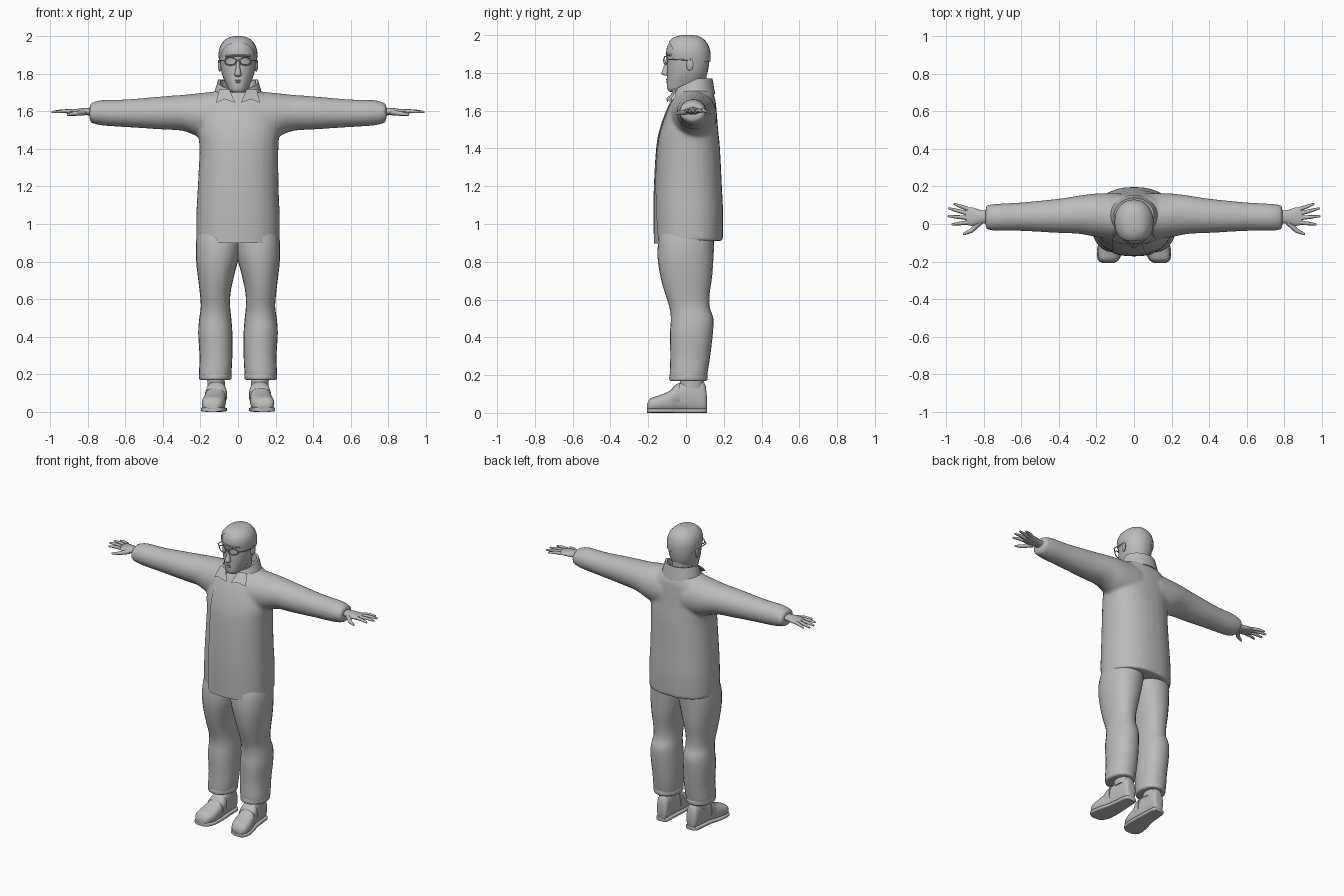
import bpy, bmesh, math
from mathutils import Vector, Matrix

if "Cube" in bpy.data.objects:
    bpy.data.objects.remove(bpy.data.objects["Cube"], do_unlink=True)

grey = bpy.data.materials.new("plain grey")
grey.use_nodes = True
grey.diffuse_color = (0.5, 0.5, 0.5, 1)
grey.node_tree.nodes["Principled BSDF"].inputs["Base Color"].default_value = (0.5, 0.5, 0.5, 1)


def finish(name, bm, angle=50):
    bmesh.ops.recalc_face_normals(bm, faces=bm.faces[:])
    mesh = bpy.data.meshes.new(name)
    bm.to_mesh(mesh)
    bm.free()
    mesh.materials.append(grey)
    ob = bpy.data.objects.new(name, mesh)
    bpy.context.collection.objects.link(ob)
    bpy.ops.object.select_all(action='DESELECT')
    ob.select_set(True)
    bpy.context.view_layer.objects.active = ob
    bpy.ops.object.shade_smooth_by_angle(angle=math.radians(angle))
    return ob


def smooth_rows(rows, n=3):
    """Catmull-Rom resampling of section rows."""
    out = []
    for i in range(len(rows) - 1):
        p = [rows[max(i - 1, 0)], rows[i], rows[i + 1], rows[min(i + 2, len(rows) - 1)]]
        for k in range(n):
            t = k / n
            out.append([0.5 * (2 * b + (c - a) * t + (2 * a - 5 * b + 4 * c - d) * t * t
                               + (3 * b - a - 3 * c + d) * t ** 3) for a, b, c, d in zip(*p)])
    return out + [list(rows[-1])]


def loft(bm, axis, rows, sides=24, power=2.0, mirror=False):
    """Skin through sections: position on the axis, then low/high on the other two."""
    rings = []
    for t, a0, a1, b0, b1 in smooth_rows(rows):
        ring = []
        for i in range(sides):
            an = 2 * math.pi * i / sides
            c, s = math.cos(an), math.sin(an)
            a = (a0 + a1) / 2 + (a1 - a0) / 2 * math.copysign(abs(c) ** (2 / power), c)
            b = (b0 + b1) / 2 + (b1 - b0) / 2 * math.copysign(abs(s) ** (2 / power), s)
            co = {'x': (t, a, b), 'y': (a, t, b), 'z': (a, b, t)}[axis]
            ring.append(bm.verts.new((-co[0] if mirror else co[0], co[1], co[2])))
        rings.append(ring)
    for r, q in zip(rings, rings[1:]):
        for i in range(sides):
            j = (i + 1) % sides
            bm.faces.new((r[i], r[j], q[j], q[i]))
    bm.faces.new(rings[0])
    bm.faces.new(rings[-1])


def part(name, axis, rows, **kw):
    bm = bmesh.new()
    loft(bm, axis, rows, **kw)
    return finish(name, bm)


def cut(bm, co, no):
    """Remove everything on the normal's side of a plane."""
    bmesh.ops.bisect_plane(bm, geom=bm.verts[:] + bm.edges[:] + bm.faces[:],
                           plane_co=co, plane_no=no, clear_outer=True)


def rod(bm, p, q, r0, r1, sides=8):
    """Tapered round rod with a domed end."""
    p, q = Vector(p), Vector(q)
    rot = (q - p).to_track_quat('Z', 'Y').to_matrix().to_4x4()
    bmesh.ops.create_cone(bm, cap_ends=True, segments=sides, radius1=r0, radius2=r1,
                          depth=(q - p).length, matrix=Matrix.Translation((p + q) / 2) @ rot)
    bmesh.ops.create_uvsphere(bm, u_segments=sides, v_segments=6, radius=r1,
                              matrix=Matrix.Translation(q))


# Jacket: body and sleeves fused into one soft surface
body = [(0.91, -.222, .222, -.165, .195), (1.05, -.222, .222, -.167, .197),
        (1.2, -.214, .216, -.165, .19), (1.4, -.205, .215, -.153, .18),
        (1.5, -.215, .22, -.135, .17), (1.6, -.205, .205, -.10, .162),
        (1.66, -.18, .18, -.07, .155), (1.7, -.13, .13, -.045, .14), (1.72, -.09, .09, -.03, .12)]
sleeve = [(.08, -.09, .165, 1.43, 1.71), (.2, -.07, .163, 1.46, 1.698), (.29, -.053, .152, 1.495, 1.688),
          (.4, -.048, .135, 1.503, 1.68), (.6, -.037, .115, 1.516, 1.663),
          (.73, -.036, .108, 1.525, 1.66), (.79, -.03, .10, 1.542, 1.64)]
bm = bmesh.new()
loft(bm, 'z', body, sides=32, power=2.3)
for m in (False, True):
    loft(bm, 'x', sleeve, mirror=m)
jacket = finish("jacket", bm)
rm = jacket.modifiers.new("fuse", 'REMESH')
rm.mode, rm.voxel_size, rm.use_smooth_shade = 'VOXEL', 0.011, True
sm = jacket.modifiers.new("soften", 'SMOOTH')
sm.factor, sm.iterations = 0.5, 5

# Front flap lying over the closed jacket
bm = bmesh.new()
loft(bm, 'z', [(z, a - .005, b + .005, c - .005, d) for z, a, b, c, d in body[:7]], sides=64, power=2.3)
cut(bm, (0, -.03, 0), (0, 1, 0))
cut(bm, (-.115, 0, 0), (-1, 0, 0))
cut(bm, (.07, 0, 1.4), (1, 0, .13))
cut(bm, (0, 0, .9), (0, 0, -1))
bmesh.ops.delete(bm, geom=[f for f in bm.faces if abs(f.normal.z) > .95], context='FACES')
for v in bm.verts:
    if v.co.z < .92:
        v.co.z -= .012
finish("front_flap", bm)

# Turned-up collar, open at the throat with lowered points
bm = bmesh.new()
n = 28
loops = []
for i in range(n + 1):
    an = math.radians(-68 + 316 * i / n)
    back = (math.sin(an) + 1) / 2
    c, s = math.cos(an), math.sin(an)
    top, low = 1.715 + .055 * min(1, back * 1.7), 1.655 + .03 * back
    loops.append([bm.verts.new(v) for v in (
        (.135 * c, .04 + .115 * s, low), (.108 * c, .042 + .098 * s, top),
        (.094 * c, .042 + .086 * s, top - .004), (.085 * c, .04 + .08 * s, low))])
for a, b in zip(loops, loops[1:]):
    for k in range(4):
        bm.faces.new((a[k], b[k], b[(k + 1) % 4], a[(k + 1) % 4]))
bm.faces.new(loops[0])
bm.faces.new(loops[-1])
finish("collar", bm, 40)
for side, tag in ((1, "left"), (-1, "right")):
    bm = bmesh.new()
    pts = [(.045, -.066, 1.715), (.10, -.045, 1.715), (.118, -.085, 1.645), (.07, -.105, 1.665), (.015, -.1, 1.645)]
    f = bm.faces.new([bm.verts.new((side * x, y, z)) for x, y, z in pts])
    bmesh.ops.solidify(bm, geom=[f], thickness=.008)
    finish(tag + "_lapel", bm, 30)

# Trousers
leg = [(.17, .045, .2, -.078, .105), (.2, .036, .207, -.086, .112), (.3, .03, .205, -.083, .128),
       (.42, .03, .212, -.085, .142), (.5, .036, .206, -.08, .145), (.56, .042, .198, -.088, .125),
       (.63, .04, .203, -.11, .125), (.72, .022, .214, -.135, .138), (.82, -.004, .224, -.15, .145),
       (.92, -.02, .222, -.145, .15), (1.0, -.02, .2, -.12, .15)]
# Shoes, running from heel to toe
shoe = [(.11, .085, .135, .02, .09), (.095, .073, .15, .004, .165), (.03, .07, .158, .004, .18),
        (-.035, .066, .166, .004, .155), (-.09, .064, .182, .004, .115), (-.15, .068, .193, .004, .09),
        (-.19, .085, .188, .006, .075), (-.207, .11, .165, .012, .045)]
palm = [(.77, .005, .07, 1.578, 1.618), (.82, .0, .075, 1.58, 1.618), (.86, -.01, .088, 1.584, 1.613),
        (.9, -.002, .088, 1.588, 1.608)]
fingers = [(.885, .08, .955, .106), (.892, .058, .985, .083), (.892, .033, .988, .042), (.885, .008, .967, -.002)]
for side, tag in ((1, "left"), (-1, "right")):
    m = side < 0
    part(tag + "_trouser_leg", 'z', leg, mirror=m, power=2.2)
    part(tag + "_trouser_hem", 'z', [(.168, .05, .197, -.075, .1), (.175, .036, .207, -.088, .113),
                                     (.2, .034, .208, -.087, .114), (.212, .045, .2, -.08, .106)], mirror=m)
    part(tag + "_shoe", 'y', shoe, mirror=m, power=2.5)
    part(tag + "_sole", 'y', [(y, a - .005, b + .005, 0, .024) for y, a, b, c, d in shoe], mirror=m, power=5)
    part(tag + "_ankle", 'z', [(.13, .068, .162, -.035, .095), (.19, .072, .165, -.03, .09),
                               (.26, .07, .17, -.03, .09)], mirror=m)
    # Strap over the instep
    part(tag + "_shoe_strap", 'y', [(-.075, .06, .178, .03, .128), (-.055, .058, .175, .03, .148),
                                    (-.035, .06, .171, .03, .16)], mirror=m, power=2.5)
    # Hand with four fingers and a thumb
    bm = bmesh.new()
    loft(bm, 'x', palm, sides=16, mirror=m)
    for x0, y0, x1, y1 in fingers:
        mid = ((x0 + x1) / 2 * side, (y0 + y1) / 2, 1.601)
        rod(bm, (x0 * side, y0, 1.6), mid, .0115, .0098)
        rod(bm, mid, (x1 * side, y1, 1.596), .0098, .006)
    rod(bm, (.82 * side, .01, 1.595), (.865 * side, -.035, 1.588), .016, .012)
    rod(bm, (.865 * side, -.035, 1.588), (.905 * side, -.053, 1.583), .012, .007)
    finish(tag + "_hand", bm)
    # Ear
    bm = bmesh.new()
    bmesh.ops.create_uvsphere(bm, u_segments=12, v_segments=8, radius=1, matrix=Matrix.Translation(
        (.097 * side, .02, 1.845)) @ Matrix.Rotation(-.3 * side, 4, 'Z') @ Matrix.Diagonal((.009, .02, .034, 1)))
    finish(tag + "_ear", bm)

# Head and neck
head = [(1.7, -.028, .028, -.085, -.03), (1.712, -.046, .046, -.098, .02), (1.745, -.064, .064, -.102, .085),
        (1.79, -.083, .083, -.1, .11), (1.83, -.092, .092, -.1, .12), (1.87, -.096, .096, -.1, .124),
        (1.91, -.097, .097, -.105, .122), (1.95, -.085, .085, -.095, .108), (1.98, -.058, .058, -.066, .08),
        (1.992, -.03, .03, -.03, .05), (1.995, -.01, .01, -.01, .03)]
part("head", 'z', head, sides=32, power=2.15)
part("neck", 'z', [(1.64, -.08, .08, -.085, .11), (1.69, -.064, .064, -.045, .105),
                   (1.76, -.062, .062, -.035, .108), (1.82, -.065, .065, -.03, .11)])

# Close-cropped hair cap
bm = bmesh.new()
loft(bm, 'z', [(z + .005, a - .006, b + .006, c - .005, d + .006) for z, a, b, c, d in head], sides=32, power=2.15)
cut(bm, (0, 0, 1.86), (0, 0, -1))
cut(bm, (0, -.09, 1.965), (0, -.105, -.055))
finish("hair", bm)

# Nose, brow and lips
part("nose", 'z', [(1.785, -.012, .012, -.112, -.09), (1.793, -.019, .019, -.129, -.09),
                   (1.81, -.016, .016, -.127, -.09), (1.84, -.01, .01, -.115, -.09),
                   (1.875, -.011, .011, -.106, -.09)], sides=12)
part("brow", 'x', [(-.066, -.085, -.06, 1.888, 1.9), (-.03, -.106, -.07, 1.89, 1.904),
                   (.03, -.106, -.07, 1.89, 1.904), (.066, -.085, -.06, 1.888, 1.9)], sides=10)
for name, z, y in (("upper_lip", 1.765, -.107), ("lower_lip", 1.754, -.106)):
    part(name, 'x', [(-.03, y + .016, -.07, z - .002, z + .002), (0, y, -.07, z - .006, z + .005),
                     (.03, y + .016, -.07, z - .002, z + .002)], sides=10)

# Spectacles: two oval rims, bridge and temples
bm = bmesh.new()
for side in (1, -1):
    ring = [Vector((side * .04 + .031 * math.cos(a), -.118 + .01 * (math.cos(a) * side + 1), 1.866 + .021 * math.sin(a)))
            for a in (math.tau * i / 16 for i in range(16))]
    for p, q in zip(ring, ring[1:] + ring[:1]):
        rod(bm, p, q, .003, .003, 6)
    rod(bm, (side * .07, -.1, 1.87), (side * .101, -.07, 1.872), .003, .003, 6)
    rod(bm, (side * .101, -.07, 1.872), (side * .104, .02, 1.868), .003, .003, 6)
rod(bm, (-.01, -.119, 1.87), (.01, -.119, 1.87), .003, .003, 6)
finish("spectacles", bm)
